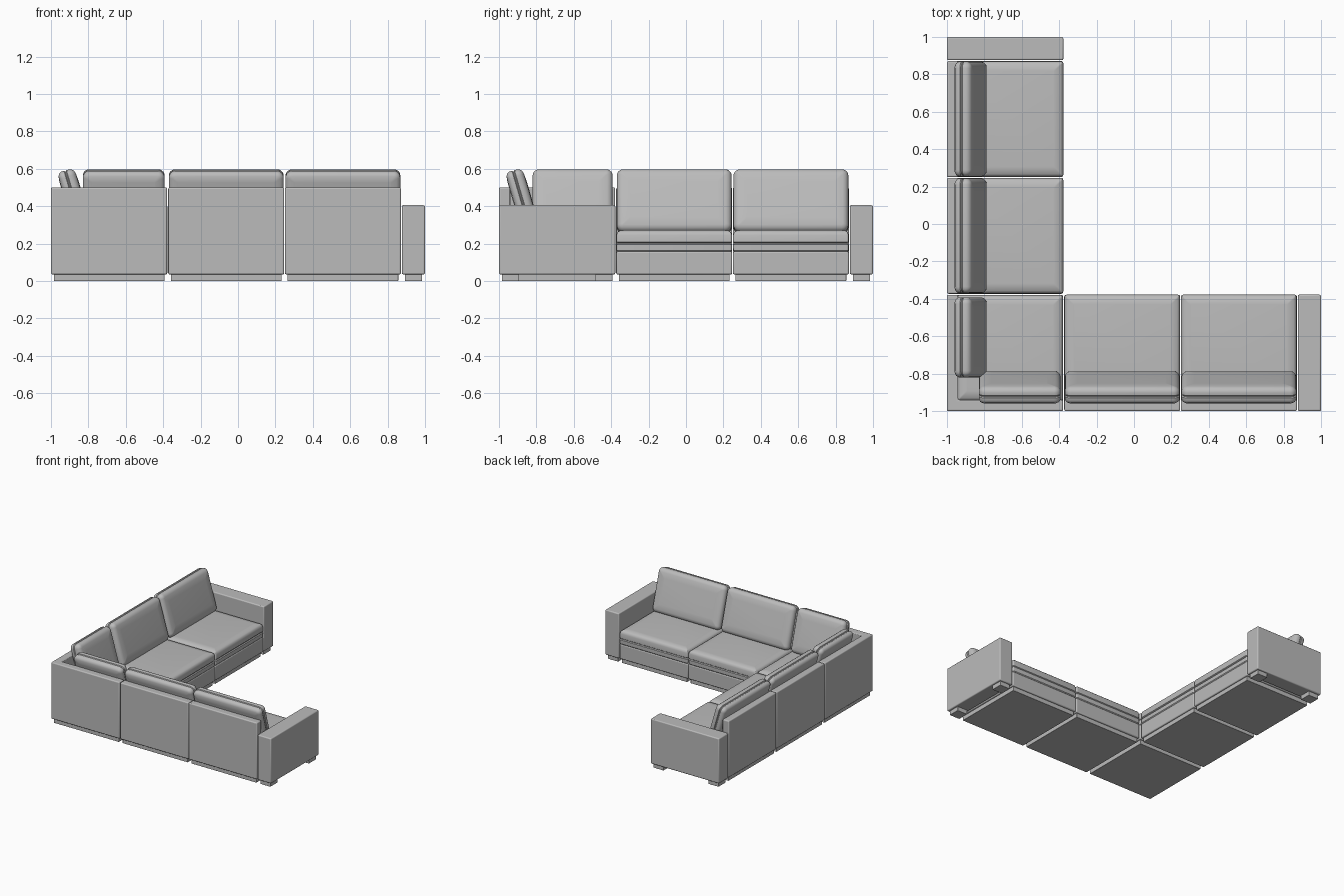
import bpy, bmesh, math
from mathutils import Matrix, Vector

if "Cube" in bpy.data.objects:
    bpy.data.objects.remove(bpy.data.objects["Cube"])

fabric = bpy.data.materials.new("grey fabric")
fabric.diffuse_color = (0.5, 0.5, 0.5, 1)
fabric.use_nodes = True
fabric.node_tree.nodes["Principled BSDF"].inputs["Base Color"].default_value = fabric.diffuse_color


def finish(name, bm, matrix=Matrix(), bevel=0):
    bmesh.ops.recalc_face_normals(bm, faces=bm.faces)
    mesh = bpy.data.meshes.new(name)
    bm.to_mesh(mesh)
    bm.free()
    mesh.materials.append(fabric)
    ob = bpy.data.objects.new(name, mesh)
    bpy.context.collection.objects.link(ob)
    ob.matrix_world = matrix
    if bevel:
        mod = ob.modifiers.new("soft edges", 'BEVEL')
        mod.width, mod.segments = bevel, 3
    bpy.ops.object.select_all(action='DESELECT')
    ob.select_set(True)
    bpy.context.view_layer.objects.active = ob
    bpy.ops.object.shade_smooth_by_angle(angle=math.radians(35))
    return ob


def prism(name, outline, z0, z1, bevel=0.008):
    """Upright block over a plan outline."""
    bm = bmesh.new()
    face = bm.faces.new([bm.verts.new((x, y, z0)) for x, y in outline])
    ext = bmesh.ops.extrude_face_region(bm, geom=[face])
    tops = [g for g in ext["geom"] if isinstance(g, bmesh.types.BMVert)]
    bmesh.ops.translate(bm, verts=tops, vec=(0, 0, z1 - z0))
    return finish(name, bm, bevel=bevel)


def block(name, row, a0, a1, b0, b1, z0, z1, bevel=0.008):
    """a = depth from the outer back, b = position along the row."""
    pts = [(a0, b0), (a1, b0), (a1, b1), (a0, b1)]
    if row == "front":
        pts = [(b, a) for a, b in pts]
    return prism(name, pts, z0, z1, bevel)


def pillow(name, w, h, radius, rings, matrix):
    """Stack of rounded rectangles, each ring being (inset, height)."""
    bm = bmesh.new()
    loops = []
    for inset, z in rings:
        r = max(radius - inset, 0.006)
        hx, hy = w / 2 - inset - r, h / 2 - inset - r
        loop = []
        for q, (sx, sy) in enumerate([(1, 1), (-1, 1), (-1, -1), (1, -1)]):
            for i in range(6):
                t = (q + i / 5) * math.pi / 2
                loop.append(bm.verts.new((sx * hx + r * math.cos(t),
                                          sy * hy + r * math.sin(t), z)))
        loops.append(loop)
    for lo, hi in zip(loops, loops[1:]):
        for i in range(len(lo)):
            j = (i + 1) % len(lo)
            bm.faces.new((lo[i], lo[j], hi[j], hi[i]))
    bm.faces.new(loops[0])
    bm.faces.new(loops[-1])
    return finish(name, bm, matrix)


# Cross-sections with a sewn seam groove around the edge
SEAT = [(0.008, 0.155), (0.001, 0.163), (0, 0.194), (0.007, 0.199), (0.007, 0.203),
        (0, 0.208), (0, 0.245), (0.005, 0.259), (0.015, 0.268), (0.05, 0.273)]
BACK = [(0.05, -0.096), (0.02, -0.092), (0.006, -0.084), (0, -0.072), (0, -0.056),
        (0.006, -0.051), (0.006, -0.047), (0, -0.042), (0, -0.026), (0.005, -0.014),
        (0.015, -0.004), (0.03, 0.001), (0.07, 0.004)]
TILT = math.radians(16.3)
S, C = math.sin(TILT), math.cos(TILT)


def seat_cushion(name, x0, x1, y0, y1):
    pillow(name, x1 - x0, y1 - y0, 0.012, SEAT,
           Matrix.Translation(((x0 + x1) / 2, (y0 + y1) / 2, 0)))


def back_cushion(name, row, b0, b1):
    h, mid = 0.345, (b0 + b1) / 2
    a, z = -0.78 - S * h / 2, 0.273 + C * h / 2
    if row == "left":
        cols = [(0, 1, 0), (-S, 0, C), (C, 0, S)]
        loc = (a, mid, z)
    else:
        cols = [(-1, 0, 0), (0, -S, C), (0, C, S)]
        loc = (mid, a, z)
    m = Matrix([Vector(c) for c in cols]).transposed().to_4x4()
    pillow(name, b1 - b0, h, 0.035, BACK, Matrix.Translation(loc) @ m)


# Straight modules and end arms of both wings
for row in ("left", "front"):
    for i, b0 in enumerate((-0.373, 0.251)):
        b1, tag = b0 + 0.62, f"{row}_{i + 1}"
        block("base_" + tag, row, -0.97, -0.38, b0, b1, 0.035, 0.157)
        block("back_" + tag, row, -1, -0.94, b0, b1, 0.035, 0.5)
        block("plinth_" + tag, row, -0.985, -0.393, b0 + 0.014, b1 - 0.014, 0, 0.04, 0.002)
        span = [(-0.945, -0.378), (b0 + 0.001, b1 - 0.001)]
        (x0, x1), (y0, y1) = span if row == "left" else span[::-1]
        seat_cushion("seat_cushion_" + tag, x0, x1, y0, y1)
        back_cushion("back_cushion_" + tag, row, b0 + 0.003, b1 - 0.003)
    block("arm_" + row, row, -1, -0.378, 0.876, 1, 0.035, 0.405)
    for j, a0 in enumerate((-0.985, -0.485)):
        block(f"arm_foot_{row}_{j + 1}", row, a0, a0 + 0.092, 0.892, 0.984, 0, 0.04, 0.002)

# Corner module with an L-shaped back
prism("corner_back", [(-1, -1), (-0.379, -1), (-0.379, -0.94), (-0.94, -0.94),
                      (-0.94, -0.379), (-1, -0.379)], 0.035, 0.5)
block("corner_base", "left", -0.97, -0.379, -0.97, -0.379, 0.035, 0.157)
block("corner_plinth", "left", -0.985, -0.393, -0.985, -0.393, 0, 0.04, 0.002)
seat_cushion("corner_seat_cushion", -0.945, -0.38, -0.945, -0.38)
back_cushion("corner_back_cushion_left", "left", -0.82, -0.392)
back_cushion("corner_back_cushion_front", "front", -0.83, -0.392)
